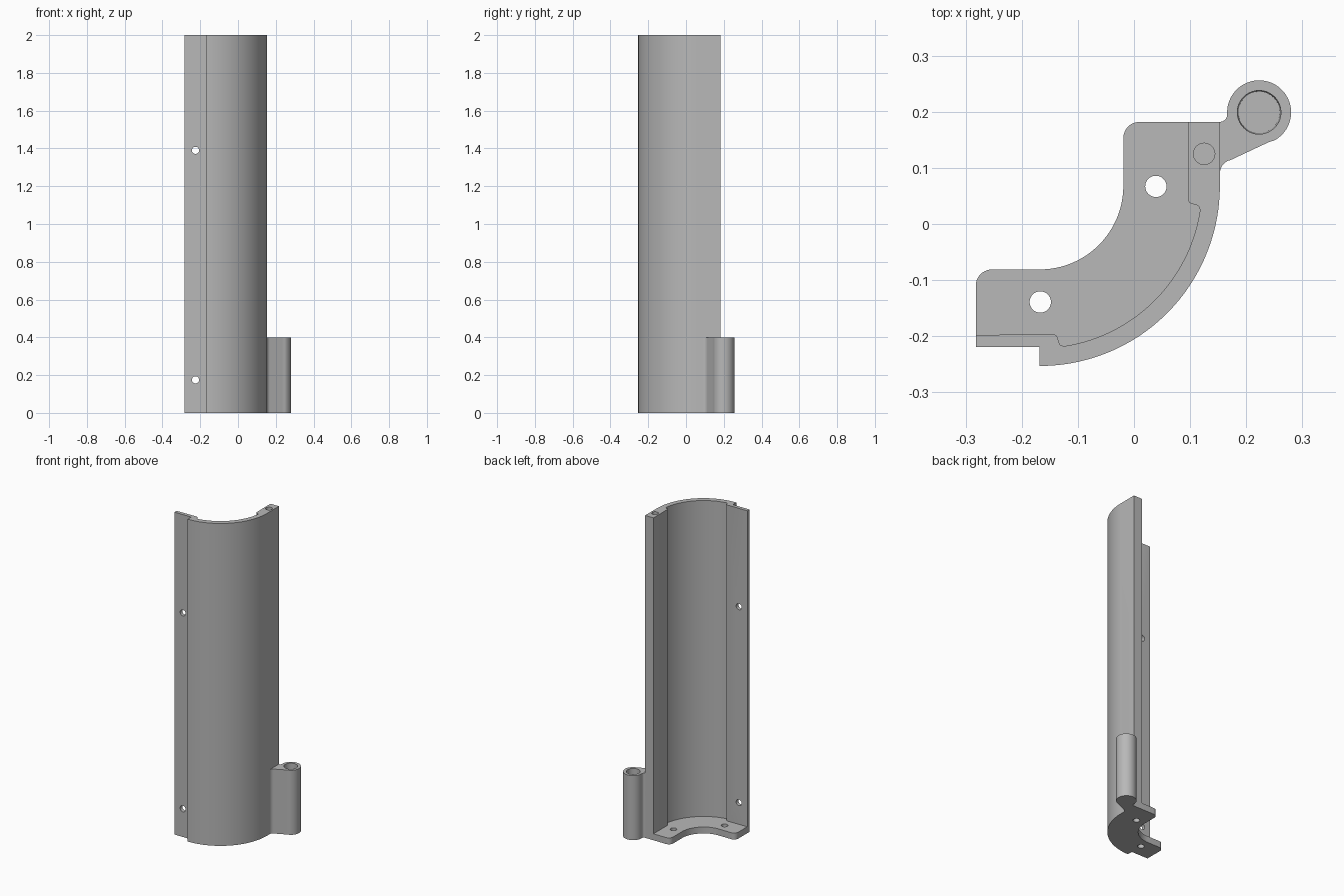
import bpy, bmesh
from math import cos, sin, radians
from mathutils import Matrix

if "Cube" in bpy.data.objects:
    bpy.data.objects.remove(bpy.data.objects["Cube"], do_unlink=True)

grey = bpy.data.materials.new("plain grey")
grey.use_nodes = True
COLOUR = (0.48, 0.48, 0.48, 1)
grey.diffuse_color = COLOUR
grey.node_tree.nodes["Principled BSDF"].inputs["Base Color"].default_value = COLOUR

HEIGHT, MOUNT_H, PLATE_H = 2.0, 0.4, 0.04
CX, CY = -0.168, 0.068          # centre of the curved wall
TX, TY = 0.223, 0.199           # centre of the side tube


def arc(cx, cy, r, start, end, steps):
    angles = [radians(start + (end - start) * i / steps) for i in range(steps + 1)]
    return [(cx + r * cos(a), cy + r * sin(a)) for a in angles]


def finish(name, bm):
    bmesh.ops.recalc_face_normals(bm, faces=bm.faces)
    mesh = bpy.data.meshes.new(name)
    bm.to_mesh(mesh)
    bm.free()
    mesh.materials.append(grey)
    ob = bpy.data.objects.new(name, mesh)
    bpy.context.scene.collection.objects.link(ob)
    return ob


def prism(name, outline, z0, z1):
    bm = bmesh.new()
    face = bm.faces.new([bm.verts.new((x, y, z0)) for x, y in outline])
    ext = bmesh.ops.extrude_face_region(bm, geom=[face])["geom"]
    bmesh.ops.translate(bm, verts=[v for v in ext if isinstance(v, bmesh.types.BMVert)],
                        vec=(0, 0, z1 - z0))
    return finish(name, bm)


def cylinder(name, centre, r, depth, axis="Z", r_top=None):
    bm = bmesh.new()
    turn = Matrix.Rotation(radians(90), 4, "X") if axis == "Y" else Matrix()
    bmesh.ops.create_cone(bm, cap_ends=True, segments=40, radius1=r, radius2=r_top or r,
                          depth=depth, matrix=Matrix.Translation(centre) @ turn)
    return finish(name, bm)


def combine(ob, other, operation):
    mod = ob.modifiers.new("join", "BOOLEAN")
    mod.operation, mod.solver, mod.object = operation, "EXACT", other
    bpy.context.view_layer.objects.active = ob
    bpy.ops.object.modifier_apply(modifier=mod.name)
    bpy.data.objects.remove(other, do_unlink=True)


# Tall curved wall with a thick post on one end and a thin flange on the other
lip = [(0.264, -0.023), (0.266, -0.029), (0.270, -0.032), (0.279, -0.034), (0.284, -0.037)]
post_lip = [(CX + x, CY + y) for x, y in lip]
flange_lip = [(CX - y, CY - x) for x, y in reversed(lip)]
wall = (arc(CX, CY, 0.321, -90, 0, 48)
        + [(0.153, 0.182), (0.096, 0.182)] + post_lip
        + arc(CX, CY, 0.289, -8.6, -81.4, 40) + flange_lip
        + [(-0.282, -0.198), (-0.282, -0.219), (CX, -0.219)])
shell = prism("curved_wall_bracket", wall, 0, HEIGHT)

# Base plate with rounded outer corners and a concave inner edge
plate = (arc(CX, CY, 0.305, -84, -6, 40)
         + [(0.125, 0.06), (0.125, 0.182)]
         + arc(0.010, 0.153, 0.029, 90, 180, 10)
         + arc(CX, CY, 0.149, 0, -90, 32)
         + arc(-0.253, -0.110, 0.029, 90, 180, 10)
         + [(-0.282, -0.208), (-0.150, -0.208)])
combine(shell, prism("base_plate", plate, 0, PLATE_H), "UNION")

# Short side tube and the web that ties it to the post
mount = ([(0.14, 0.182), (0.153, 0.182)]
         + arc(0.153, 0.195, 0.013, -75, -10, 6)
         + arc(TX, TY, 0.057, 178, -62, 48)
         + [(0.243, 0.147), (0.234, 0.143), (0.170, 0.113)]
         + arc(0.178, 0.090, 0.025, 110, 180, 8)
         + [(0.14, 0.090)])
combine(shell, prism("tube_mount", mount, 0, MOUNT_H), "UNION")

# Holes: blind bore in the tube, blind hole in the post, plate and flange screw holes
holes = [cylinder("tube_bore", (TX, TY, 0.23), 0.037, 0.38, r_top=0.039),
         cylinder("post_hole", (0.125, 0.125, HEIGHT), 0.019, 0.2)]
for x, y in [(-0.167, -0.139), (0.039, 0.067)]:
    holes.append(cylinder("plate_hole", (x, y, 0), 0.019, 0.2))
for z in (0.175, 1.39):
    holes.append(cylinder("flange_hole", (-0.225, -0.208, z), 0.019, 0.1, "Y"))
for hole in holes:
    combine(shell, hole, "DIFFERENCE")

# Smooth curves, crisp edges
bpy.ops.object.select_all(action="DESELECT")
shell.select_set(True)
bpy.context.view_layer.objects.active = shell
bpy.ops.object.shade_smooth_by_angle(angle=radians(25))
